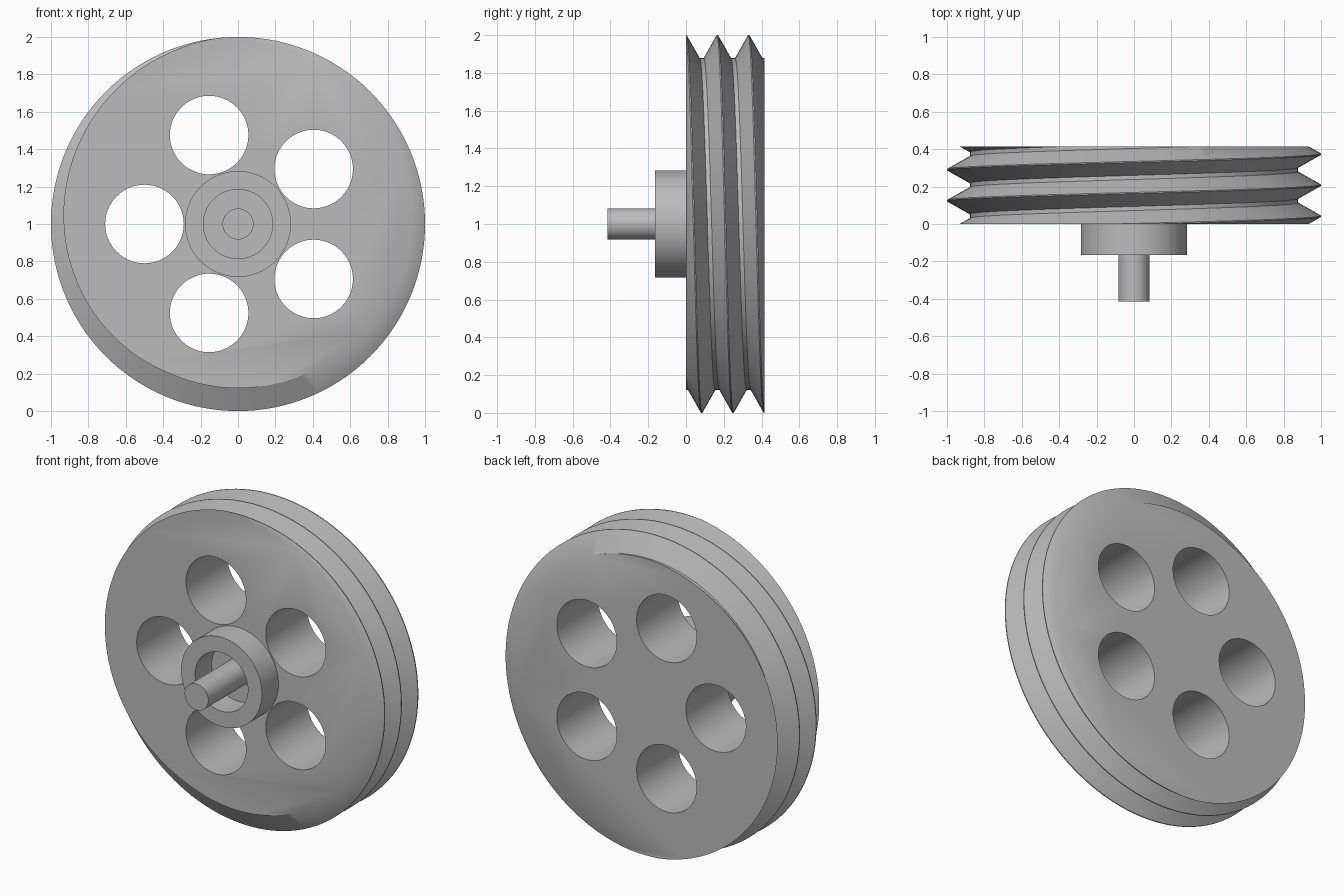
import bpy, bmesh, math
from mathutils import Matrix, Vector

cube = bpy.data.objects.get("Cube")
if cube:
    bpy.data.objects.remove(cube, do_unlink=True)

HALF = 0.415            # half of the overall depth
PITCH = HALF / 2.5      # groove spacing along the axle
R_CREST, R_ROOT = 1.0, 0.878
CENTRE = Vector((0, 0, 1))

grey = bpy.data.materials.new("grey")
grey.use_nodes = True
grey.diffuse_color = (0.5, 0.5, 0.5, 1)
grey.node_tree.nodes["Principled BSDF"].inputs["Base Color"].default_value = (0.5, 0.5, 0.5, 1)


def make_object(name, bm):
    bmesh.ops.recalc_face_normals(bm, faces=bm.faces[:])
    mesh = bpy.data.meshes.new(name)
    bm.to_mesh(mesh)
    bm.free()
    mesh.materials.append(grey)
    obj = bpy.data.objects.new(name, mesh)
    bpy.context.collection.objects.link(obj)
    return obj


def activate(obj):
    bpy.ops.object.select_all(action='DESELECT')
    obj.select_set(True)
    bpy.context.view_layer.objects.active = obj


def smooth(obj):
    activate(obj)
    bpy.ops.object.shade_smooth_by_angle(angle=math.radians(30))


def add_cylinder(bm, x, z, radius, y0, y1, segments=96):
    matrix = Matrix.Translation((x, (y0 + y1) / 2, z)) @ Matrix.Rotation(math.pi / 2, 4, 'X')
    bmesh.ops.create_cone(bm, cap_ends=True, segments=segments, radius1=radius,
                          radius2=radius, depth=y1 - y0, matrix=matrix)


def lathe(name, profile, segments=96):
    """Revolve a closed (radius, y) profile about the axle line."""
    bm = bmesh.new()
    verts = [bm.verts.new((r, y, 1)) for r, y in profile]
    edges = [bm.edges.new((a, b)) for a, b in zip(verts, verts[1:] + verts[:1])]
    bmesh.ops.spin(bm, geom=verts + edges, cent=CENTRE, axis=(0, 1, 0),
                   angle=math.tau, steps=segments, use_merge=True)
    bmesh.ops.remove_doubles(bm, verts=bm.verts[:], dist=1e-5)
    return make_object(name, bm)


# Wheel: a helical V-groove ribbon, trimmed flat at both ends and capped
crest, root = 0.003, 0.011
groove = [(-crest, R_CREST), (crest, R_CREST), (PITCH / 2 - root, R_ROOT),
          (PITCH / 2 + root, R_ROOT), (PITCH - crest, R_CREST)]
steps = 128
bm = bmesh.new()
previous = None
for i in range(-2 * steps, 4 * steps + 1):
    turn = i / steps
    a = math.tau * turn
    row = [bm.verts.new((r * math.sin(a), y + PITCH * turn, 1 + r * math.cos(a)))
           for y, r in groove]
    if previous:
        for k in range(len(row) - 1):
            bm.faces.new((previous[k], previous[k + 1], row[k + 1], row[k]))
    previous = row
bmesh.ops.remove_doubles(bm, verts=bm.verts[:], dist=1e-4)
for y, direction in ((0, -1), (HALF, 1)):
    bmesh.ops.bisect_plane(bm, geom=bm.verts[:] + bm.edges[:] + bm.faces[:], dist=1e-5,
                           plane_co=(0, y, 0), plane_no=(0, direction, 0), clear_outer=True)
bmesh.ops.holes_fill(bm, edges=[e for e in bm.edges if e.is_boundary], sides=0)
wheel = make_object("grooved_wheel", bm)

# Five round lightening holes through the wheel
bm = bmesh.new()
for i in range(5):
    a = math.pi + i * math.tau / 5
    add_cylinder(bm, 0.5 * math.cos(a), 1 + 0.5 * math.sin(a), 0.21, -0.1, HALF + 0.1)
cutter = make_object("hole_cutter", bm)
cutter.hide_render = True
cut = wheel.modifiers.new("holes", 'BOOLEAN')
cut.operation = 'DIFFERENCE'
cut.solver = 'EXACT'
cut.object = cutter
activate(wheel)
bpy.ops.object.modifier_apply(modifier=cut.name)
bpy.data.objects.remove(cutter, do_unlink=True)
smooth(wheel)

# Hub collar: open ring on the front face
smooth(lathe("hub_collar", [(0.185, 0), (0.283, 0), (0.283, -0.165), (0.185, -0.165)]))

# Axle stub
bm = bmesh.new()
add_cylinder(bm, 0, 1, 0.083, -HALF, 0, 64)
smooth(make_object("axle", bm))
